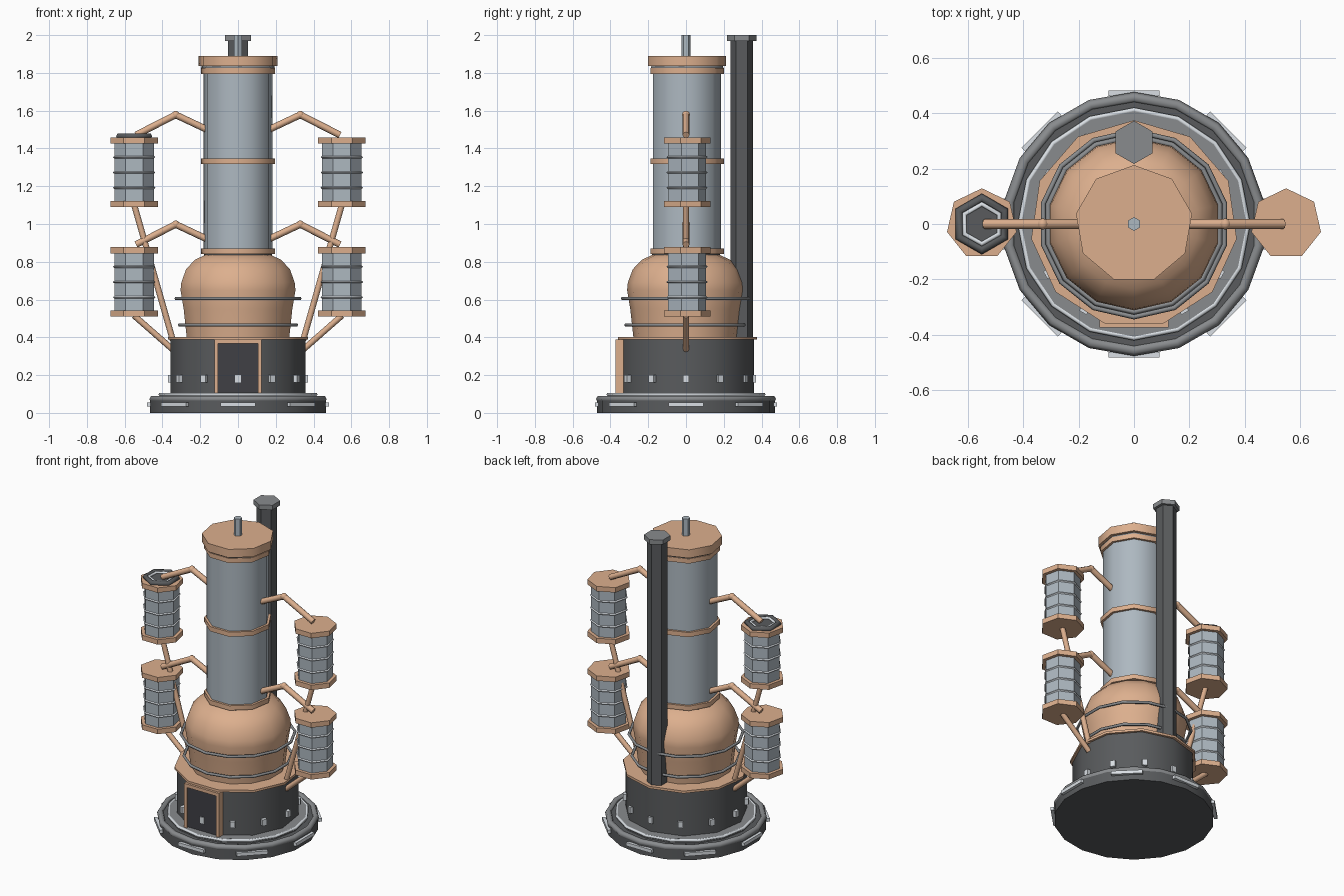
import bpy, bmesh, math
from mathutils import Vector

if "Cube" in bpy.data.objects:
    bpy.data.objects.remove(bpy.data.objects["Cube"])


def material(name, rgb):
    m = bpy.data.materials.new(name)
    m.diffuse_color = (*rgb, 1)
    m.use_nodes = True
    m.node_tree.nodes["Principled BSDF"].inputs["Base Color"].default_value = m.diffuse_color
    return m


COPPER = material("copper", (0.72, 0.43, 0.27))
IRON = material("dark_iron", (0.10, 0.105, 0.11))
SOOT = material("soot", (0.05, 0.05, 0.06))
STEEL = material("blue_steel", (0.42, 0.48, 0.53))
BRIGHT = material("bright_metal", (0.70, 0.74, 0.78))
GREY = material("grey_metal", (0.25, 0.26, 0.27))


def finish(name, bm, mat, loc=(0, 0, 0), smooth=None):
    bmesh.ops.recalc_face_normals(bm, faces=bm.faces)
    me = bpy.data.meshes.new(name)
    bm.to_mesh(me)
    bm.free()
    ob = bpy.data.objects.new(name, me)
    ob.location = loc
    bpy.context.collection.objects.link(ob)
    me.materials.append(mat)
    if smooth:
        bpy.ops.object.select_all(action='DESELECT')
        ob.select_set(True)
        bpy.context.view_layer.objects.active = ob
        bpy.ops.object.shade_smooth_by_angle(angle=math.radians(smooth))
    return ob


def lathe(name, profile, n, mat, loc=(0, 0, 0), ring=False, smooth=50):
    """Revolve (radius, z) points; a vertex column lies on +y. ring closes the section."""
    bm = bmesh.new()
    rows = []
    for k in range(n):
        a = math.pi / 2 + 2 * math.pi * k / n
        rows.append([bm.verts.new((r * math.cos(a), r * math.sin(a), z)) for r, z in profile])
    m = len(profile)
    for k in range(n):
        a, b = rows[k], rows[(k + 1) % n]
        for i in range(m if ring else m - 1):
            j = (i + 1) % m
            bm.faces.new((a[i], b[i], b[j], a[j]))
    if not ring:
        bm.faces.new([r[0] for r in rows])
        bm.faces.new([r[-1] for r in rows])
    return finish(name, bm, mat, loc, smooth)


def drum(name, r, z0, z1, n, mat, x=0, y=0):
    return lathe(name, [(r, z0), (r, z1)], n, mat, (x, y, 0))


def hoop(name, R, t, z, n, mat, x=0, sides=6):
    sec = [(R + t * math.cos(2 * math.pi * i / sides), z + t * math.sin(2 * math.pi * i / sides))
           for i in range(sides)]
    return lathe(name, sec, n, mat, (x, 0, 0), True, 65)


def box(name, size, loc, mat, turn=0):
    bm = bmesh.new()
    bmesh.ops.create_cube(bm, size=1)
    bmesh.ops.scale(bm, vec=size, verts=bm.verts)
    ob = finish(name, bm, mat, loc)
    ob.rotation_euler.z = turn
    return ob


def pipe(name, p, q, r, mat):
    p, q = Vector(p), Vector(q)
    bm = bmesh.new()
    bmesh.ops.create_cone(bm, cap_ends=True, segments=8, radius1=r, radius2=r, depth=(q - p).length)
    ob = finish(name, bm, mat, (p + q) / 2, 50)
    ob.rotation_euler = (q - p).to_track_quat('Z', 'Y').to_euler()
    return ob


# stepped base
drum("base_plate", 0.472, 0, 0.08, 18, IRON)
hoop("base_rim", 0.457, 0.02, 0.073, 18, GREY)
drum("base_step", 0.41, 0.07, 0.105, 16, GREY)
hoop("base_bright_ring", 0.412, 0.009, 0.098, 16, BRIGHT)
for k in range(8):
    a = k * math.pi / 4
    box("base_clip", (0.185, 0.02, 0.022), (0.473 * math.sin(a), -0.473 * math.cos(a), 0.045), BRIGHT, a)

# firebox with bolts and door
drum("firebox", 0.36, 0.1, 0.392, 11, IRON)
drum("firebox_rim", 0.375, 0.388, 0.403, 11, COPPER)
for k in range(12):
    a = k * math.pi / 6
    box("firebox_bolt", (0.03, 0.03, 0.04), (0.355 * math.sin(a), -0.355 * math.cos(a), 0.18), BRIGHT, a)
box("door_panel", (0.22, 0.045, 0.27), (0, -0.342, 0.243), SOOT)
for s in (-1, 1):
    box("door_post", (0.02, 0.045, 0.285), (s * 0.115, -0.352, 0.246), COPPER)
box("door_lintel", (0.25, 0.045, 0.022), (0, -0.352, 0.378), COPPER)

# boiler
lathe("boiler", [(0.278, 0.395), (0.295, 0.55), (0.312, 0.65), (0.308, 0.69), (0.282, 0.76),
                 (0.235, 0.81), (0.17, 0.84), (0.10, 0.855)], 14, COPPER)
hoop("boiler_hoop_low", 0.318, 0.009, 0.466, 14, GREY)
hoop("boiler_hoop_high", 0.336, 0.009, 0.606, 14, GREY)

# column with bands and cap
hoop("column_neck", 0.165, 0.016, 0.838, 12, IRON)
drum("column", 0.185, 0.845, 1.84, 9, STEEL)
for z in (0.856, 1.333, 1.81):
    drum("column_band", 0.2, z - 0.015, z + 0.015, 9, COPPER)
hoop("column_seal", 0.188, 0.01, 1.83, 9, GREY)
drum("column_cap", 0.213, 1.836, 1.89, 9, COPPER)
drum("cap_pin", 0.025, 1.88, 2.0, 6, STEEL)

# chimney at the back
drum("chimney", 0.06, 0.39, 1.98, 6, IRON, y=0.295)
drum("chimney_cap", 0.078, 1.97, 2.0, 6, GREY, y=0.295)

# condensers and pipework, two per side
for s in (-1, 1):
    x = 0.55 * s
    for c in (0.693, 1.273):
        drum("condenser", 0.107, c - 0.17, c + 0.17, 7, STEEL, x)
        for d in (-1, 1):
            z = c + d * 0.168
            drum("condenser_flange", 0.129, z - 0.016, z + 0.016, 7, COPPER, x)
        for d in (-1, 0, 1):
            hoop("condenser_fin", 0.109, 0.006, c + d * 0.081, 7, BRIGHT, x, 4)
        # vapour arm with elbow
        elbow = (0.33 * s, 0, c + 0.305)
        pipe("vapour_arm_inner", (0.16 * s, 0, c + 0.225), elbow, 0.018, COPPER)
        pipe("vapour_arm_outer", elbow, (0.54 * s, 0, c + 0.198), 0.018, COPPER)
        bm = bmesh.new()
        bmesh.ops.create_uvsphere(bm, u_segments=8, v_segments=6, radius=0.021)
        finish("arm_elbow", bm, COPPER, elbow, 60)
    pipe("drain_upper", (0.548 * s, 0, 1.095), (0.345 * s, 0, 0.385), 0.016, COPPER)
    pipe("drain_lower", (0.55 * s, 0, 0.515), (0.345 * s, 0, 0.335), 0.016, COPPER)

# gauge on the upper left condenser
drum("gauge_face", 0.09, 1.45, 1.464, 6, IRON, -0.55)
hoop("gauge_rim", 0.094, 0.016, 1.464, 6, IRON, -0.55)
hoop("gauge_bright_ring", 0.072, 0.009, 1.467, 6, BRIGHT, -0.55)
